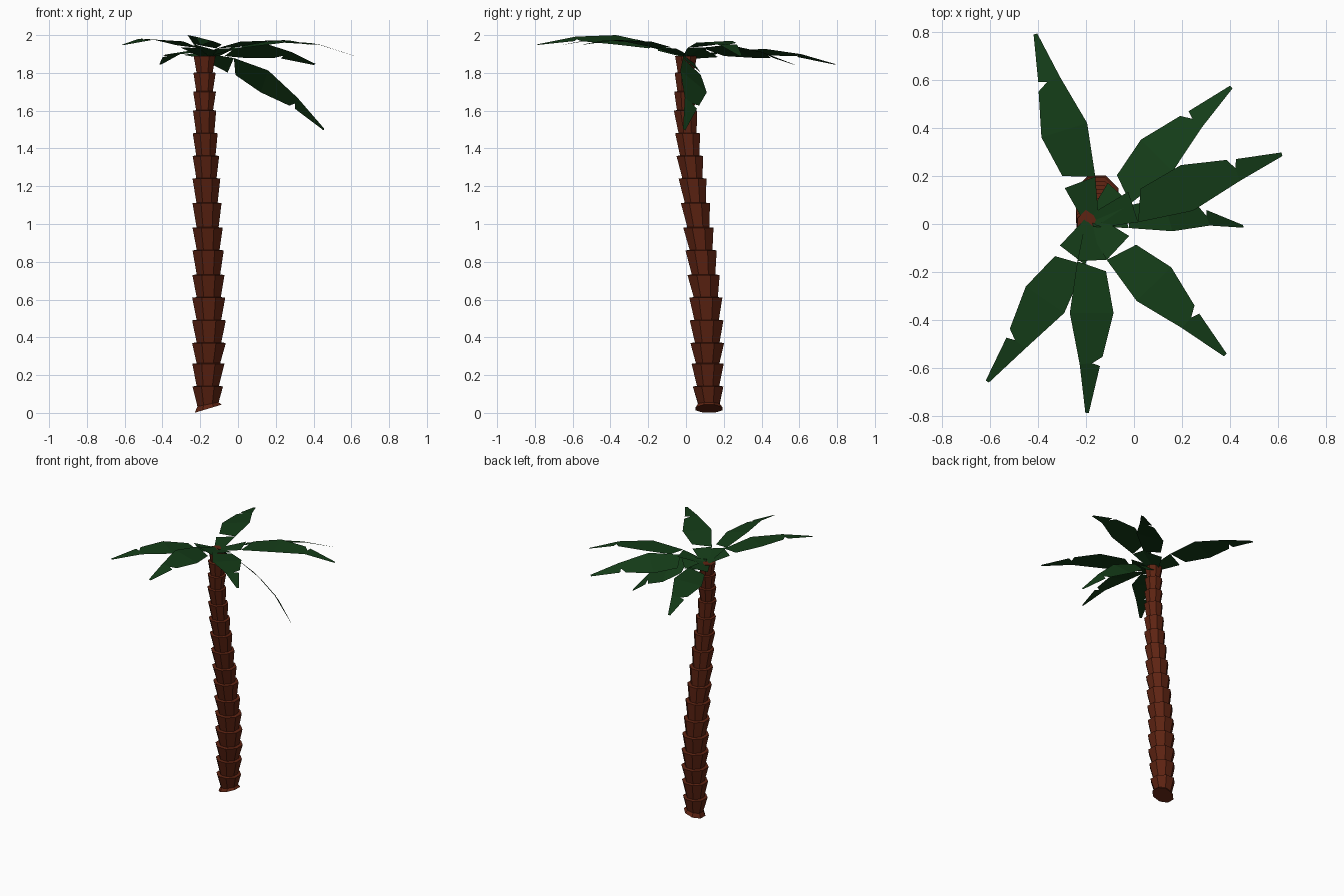
import bpy, bmesh, math
from mathutils import Vector

if "Cube" in bpy.data.objects:
    bpy.data.objects.remove(bpy.data.objects["Cube"])


def material(name, rgb):
    m = bpy.data.materials.new(name)
    m.diffuse_color = (*rgb, 1)
    m.use_nodes = True
    m.node_tree.nodes["Principled BSDF"].inputs["Base Color"].default_value = m.diffuse_color
    return m


BARK = material("bark", (0.11, 0.017, 0.006))
GREEN = material("leaf_green", (0.007, 0.045, 0.009))


def finish(bm, name, mat):
    me = bpy.data.meshes.new(name)
    bm.to_mesh(me)
    bm.free()
    me.materials.append(mat)
    ob = bpy.data.objects.new(name, me)
    bpy.context.collection.objects.link(ob)


# Trunk centre line and outer radius: z, x, y, radius
PATH = [(0, -.158, .123, .078), (.14, -.16, .117, .084), (.4, -.153, .112, .094),
        (.61, -.155, .105, .091), (.86, -.158, .08, .086), (1.11, -.164, .05, .08),
        (1.36, -.17, .02, .073), (1.6, -.177, -.003, .064), (1.89, -.177, .0, .06)]


def trunk_at(z):
    for a, b in zip(PATH, PATH[1:]):
        if z <= b[0] + 1e-6:
            t = (z - a[0]) / (b[0] - a[0])
            return [a[i] + t * (b[i] - a[i]) for i in range(1, 4)]


# Trunk: stacked flaring segments, each stepping in above the last
def build_trunk(sides=8):
    bm = bmesh.new()

    def ring(z, scale, tilt=0.0):
        x, y, r = trunk_at(z)
        r *= scale
        out = []
        for k in range(sides):
            a = 2 * math.pi * (k + .5) / sides
            dx = r * math.cos(a)
            out.append(bm.verts.new((x + dx, y + r * math.sin(a), z + tilt * dx)))
        return out

    tops = [.14, .26, .37, .49, .61, .73, .86, .98, 1.11, 1.24, 1.36, 1.48, 1.6, 1.7, 1.8, 1.89]
    rings = [ring(.022, .97, .3), ring(.045, .76, .2)]
    for i, z in enumerate(tops):
        rings.append(ring(z, 1.04))
        if i < len(tops) - 1:
            rings.append(ring(z + .003, .76))
    for a, b in zip(rings, rings[1:]):
        for k in range(sides):
            n = (k + 1) % sides
            bm.faces.new((a[k], a[n], b[n], b[k]))
    bm.faces.new(rings[0][::-1])
    bm.faces.new(rings[-1])
    finish(bm, "trunk", BARK)


# Leaf outline: (fraction along spine, sideways offset), notched on one side
OUTLINE = {
    "root_r": (0, -.3), "root_l": (0, .3), "joint": (.195, -.68), "stub_l": (.187, .68),
    "start_l": (.245, .63), "mid_r": (.458, -1), "mid_l": (.458, 1),
    "cut_l": (.69, .56), "cut_in": (.725, .1), "after_l": (.74, .46),
    "low_r": (.73, -.47), "tip_r": (1, -.08), "tip_l": (1, .08)}
FACES = ["root_r joint stub_l root_l", "joint mid_r mid_l start_l",
         "mid_r low_r cut_in cut_l mid_l", "low_r tip_r tip_l after_l cut_in"]
M = .458


def leaf(name, mid, tip, side, base=(-.175, .01, 1.885)):
    base, mid, tip, side = map(Vector, (base, mid, tip, side))

    def spine(t):  # smooth curve through base, middle and tip
        return (base * ((t - M) * (t - 1) / M) + mid * (t * (t - 1) / (M * (M - 1)))
                + tip * (t * (t - M) / (1 - M)))

    bm = bmesh.new()
    v = {k: bm.verts.new(spine(t) + side * s) for k, (t, s) in OUTLINE.items()}
    for f in FACES:
        face = bm.faces.new([v[k] for k in f.split()])
        face.normal_update()
        if face.normal.z < 0:
            face.normal_flip()
    finish(bm, name, GREEN)


build_trunk()

# Crown: middle point, tip, and half-width vector toward the notched edge
CROWN = {
    "leaf_back": ((-.29, .39, 1.912), (-.41, .79, 1.845), (-.095, -.03, -.015)),
    "leaf_back_right": ((.095, .285, 1.915), (.405, .57, 1.845), (-.066, .066, -.035)),
    "leaf_right": ((.22, .15, 1.965), (.615, .29, 1.89), (-.025, .095, .005)),
    "leaf_drooping": ((.14, .04, 1.755), (.455, -.01, 1.5), (-.02, .07, -.058)),
    "leaf_front_right": ((.083, -.25, 1.965), (.38, -.545, 1.95), (.072, .07, 0)),
    "leaf_front": ((-.176, -.37, 1.975), (-.195, -.785, 1.95), (.091, 0, -.025)),
    "leaf_front_left": ((-.37, -.315, 1.972), (-.61, -.655, 1.948), (-.08, .055, .005)),
}
for name, args in CROWN.items():
    leaf(name, *args)
